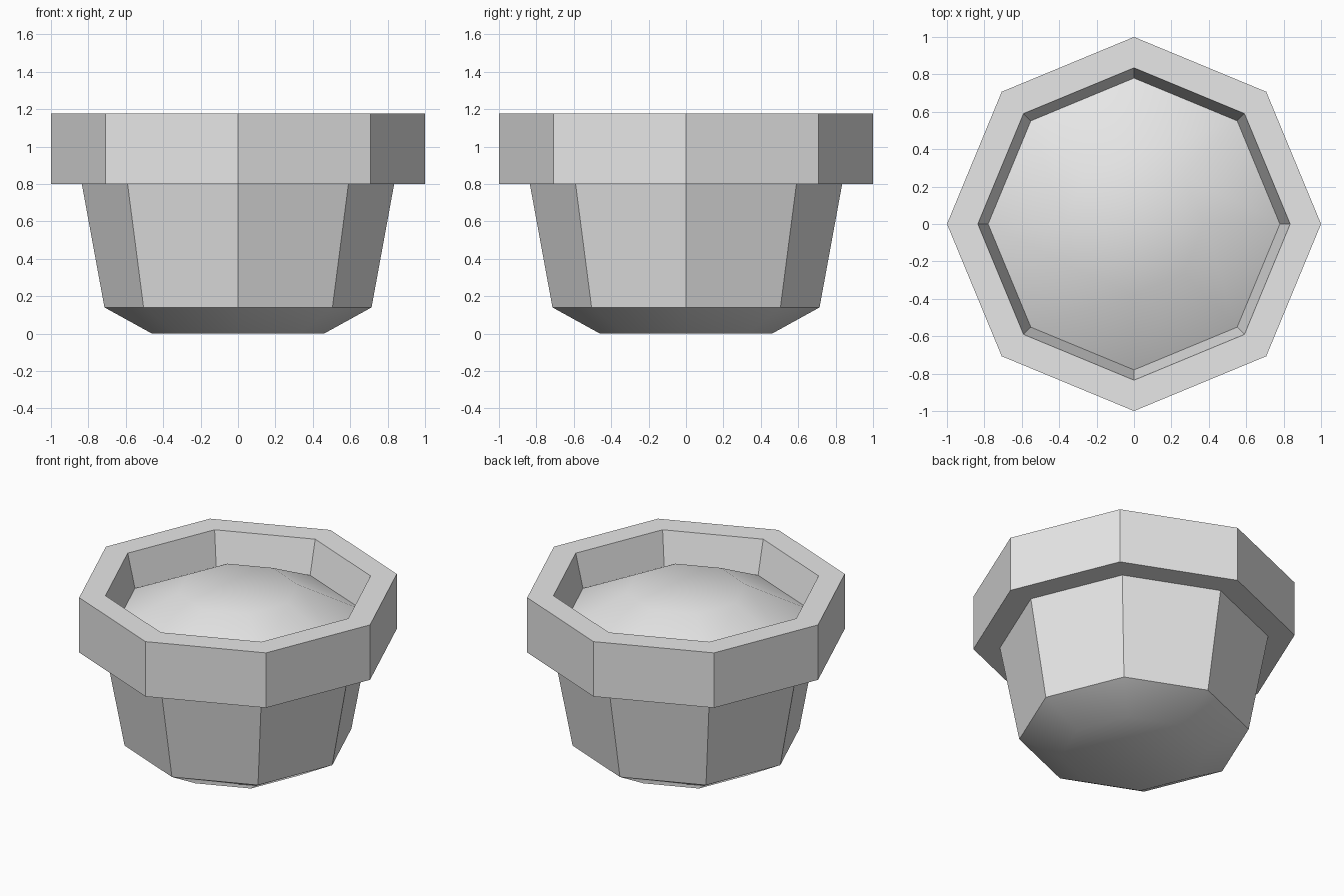
import bpy
import bmesh
from math import cos, sin, pi

SIDES = 8

cube = bpy.data.objects.get("Cube")
if cube:
    bpy.data.objects.remove(cube, do_unlink=True)

# Single plain grey material
grey = bpy.data.materials.new("plain_grey")
grey.use_nodes = True
grey.diffuse_color = (0.8, 0.8, 0.8, 1)
grey.node_tree.nodes["Principled BSDF"].inputs["Base Color"].default_value = (0.8, 0.8, 0.8, 1)


def lathe(name, profile, cap_start=False, cap_end=False, smooth=False):
    """Sweep (radius, height) points round z as an octagon."""
    bm = bmesh.new()
    rings = [[bm.verts.new((r * cos(2 * pi * i / SIDES), r * sin(2 * pi * i / SIDES), z))
              for i in range(SIDES)] for r, z in profile]
    for low, high in zip(rings, rings[1:]):
        for i in range(SIDES):
            j = (i + 1) % SIDES
            bm.faces.new((low[i], low[j], high[j], high[i]))
    if cap_start:
        bm.faces.new(rings[0][::-1])
    if cap_end:
        bm.faces.new(rings[-1])
    for face in bm.faces:
        face.smooth = smooth
    mesh = bpy.data.meshes.new(name)
    bm.to_mesh(mesh)
    bm.free()
    mesh.materials.append(grey)
    obj = bpy.data.objects.new(name, mesh)
    bpy.context.collection.objects.link(obj)
    return obj


# Tapered wall, overhanging rim and inner lip
lathe("pot_wall_and_rim", [(0.714, 0.14), (0.835, 0.8), (1, 0.8), (1, 1.176),
                           (0.835, 1.176), (0.78, 0.95)])

# Softly shaded base
lathe("pot_base", [(0.46, 0), (0.714, 0.14)], cap_start=True, smooth=True)

# Softly shaded mound of soil
lathe("soil_mound", [(0.78, 0.95), (0.375, 1.155)], cap_end=True, smooth=True)
